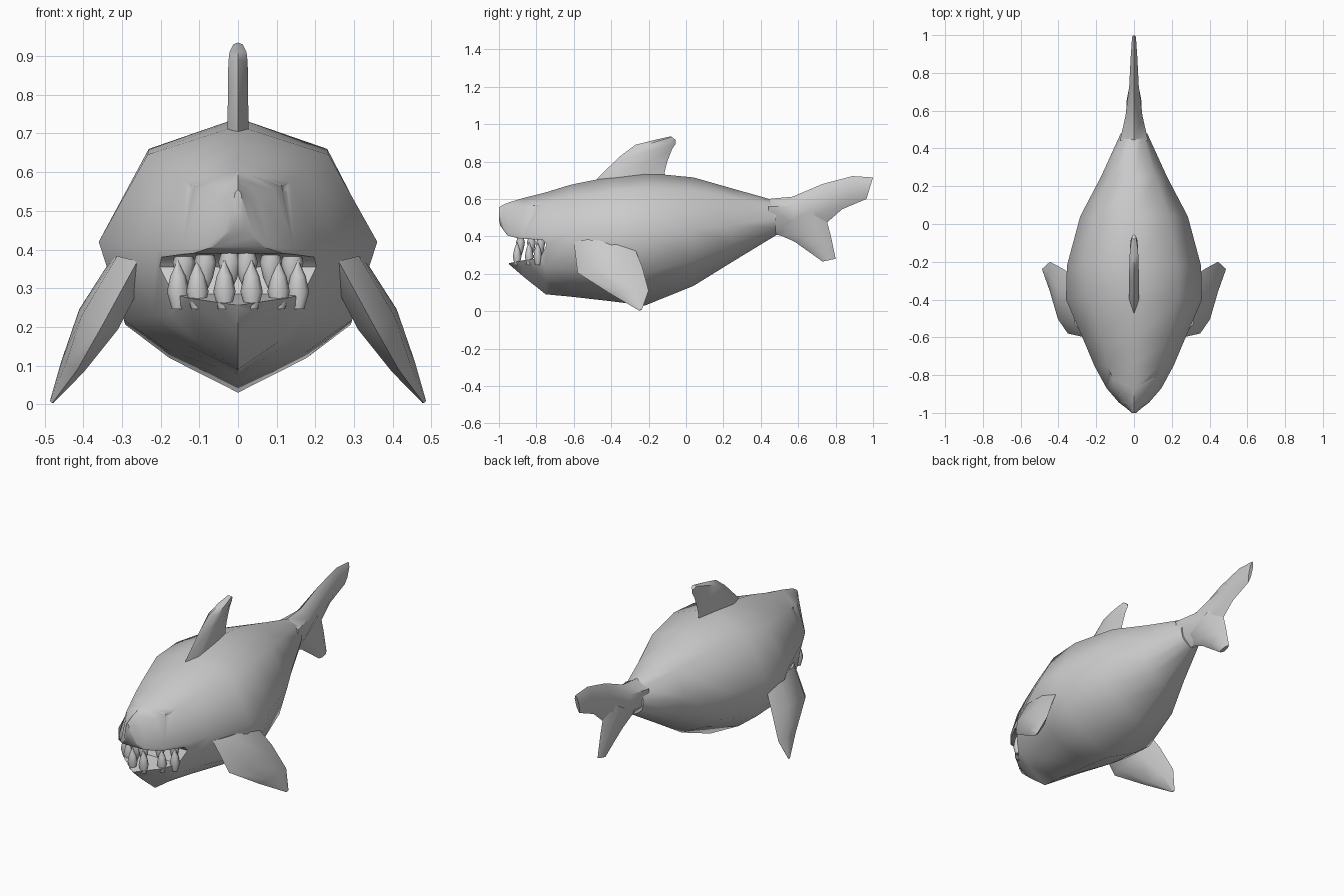
import bpy, bmesh, math
from mathutils import Vector, Matrix

if "Cube" in bpy.data.objects:
    bpy.data.objects.remove(bpy.data.objects["Cube"])

grey = bpy.data.materials.new("plain_grey")
grey.diffuse_color = (0.6, 0.6, 0.6, 1)
grey.use_nodes = True
grey.node_tree.nodes["Principled BSDF"].inputs["Base Color"].default_value = grey.diffuse_color


def finish(name, bm, smooth=True):
    bmesh.ops.recalc_face_normals(bm, faces=bm.faces[:])
    me = bpy.data.meshes.new(name)
    bm.to_mesh(me)
    bm.free()
    me.materials.append(grey)
    ob = bpy.data.objects.new(name, me)
    bpy.context.collection.objects.link(ob)
    if smooth:
        shade(ob)
    return ob


def shade(ob):
    bpy.ops.object.select_all(action='DESELECT')
    ob.select_set(True)
    bpy.context.view_layer.objects.active = ob
    bpy.ops.object.shade_smooth_by_angle(angle=math.radians(55))


def loft(bm, rings):
    loops = [[bm.verts.new(p) for p in r] for r in rings]
    n = len(loops[0])
    for a, b in zip(loops, loops[1:]):
        for i in range(n):
            j = (i + 1) % n
            bm.faces.new((a[i], a[j], b[j], b[i]))
    bm.faces.new(loops[0])
    bm.faces.new(loops[-1])


def fin(name, stations, normal, mirror=False):
    """Lens-section blade through (leading point, trailing point, half thickness)."""
    bm = bmesh.new()
    for s in ((1, -1) if mirror else (1,)):
        rings = []
        for lead, trail, t in stations:
            a, b, n = Vector(lead), Vector(trail), Vector(normal).normalized()
            p, q = a.lerp(b, 0.22), a.lerp(b, 0.7)
            ring = [a, p + n * t, q + n * t * 0.85, b, q - n * t * 0.85, p - n * t]
            rings.append([Vector((v.x * s, v.y, v.z)) for v in ring])
        loft(bm, rings)
    return finish(name, bm)


def cut(ob, cutter):
    m = ob.modifiers.new("cut", 'BOOLEAN')
    m.operation, m.solver, m.object = 'DIFFERENCE', 'EXACT', cutter
    bpy.context.view_layer.objects.active = ob
    bpy.ops.object.modifier_apply(modifier=m.name)
    bpy.data.objects.remove(cutter)


# Body: y, top z, bottom z, half width, height of widest point
sections = [(-1.0, .555, .49, .012, .52), (-.975, .57, .36, .04, .44),
            (-.945, .582, .25, .08, .41), (-.87, .605, .185, .145, .40),
            (-.75, .635, .09, .21, .40), (-.62, .675, .078, .265, .41),
            (-.40, .72, .053, .36, .42), (-.22, .74, .03, .355, .42),
            (.04, .715, .135, .285, .44), (.25, .655, .265, .175, .46),
            (.48, .59, .405, .07, .495)]
rings = []
for y, zt, zb, w, zw in sections:
    half = [(.65 * w, zt - .25 * (zt - zw)), (w, zw),
            (.82 * w, zb + .45 * (zw - zb)), (.5 * w, zb + .23 * (zw - zb))]
    rings.append([(0, y, zt)] + [(x, y, z) for x, z in half] + [(0, y, zb)]
                 + [(-x, y, z) for x, z in reversed(half)])
bm = bmesh.new()
loft(bm, rings)
body = finish("body", bm, False)

# Open mouth: a wedge cut straight through the head
mouth = [(-.745, .355), (-.78, .285), (-.87, .272), (-.95, .256), (-1.1, .22),
         (-1.1, .50), (-1.01, .48), (-.955, .405), (-.9, .39), (-.765, .38)]
bm = bmesh.new()
loft(bm, [[(x, y, z) for y, z in mouth] for x in (-.5, .5)])
cut(body, finish("mouth_cutter", bm, False))

# Shallow eye sockets
bm = bmesh.new()
for s in (-1, 1):
    bmesh.ops.create_uvsphere(bm, u_segments=10, v_segments=6, radius=.03, matrix=
                              Matrix.Translation((s * .14, -.83, .565)) @ Matrix.Diagonal((1, 1.6, .8, 1)))
cut(body, finish("eye_cutter", bm, False))
shade(body)

# Back fin
fin("dorsal_fin", [((0, -.50, .66), (0, -.10, .66), .028),
                   ((0, -.47, .715), (0, -.115, .74), .027),
                   ((0, -.35, .83), (0, -.10, .80), .026),
                   ((0, -.27, .89), (0, -.075, .865), .025),
                   ((0, -.17, .915), (0, -.055, .895), .022),
                   ((0, -.08, .935), (0, -.055, .915), .012)], (1, 0, 0))

# Tail: long upper lobe and short lower lobe
fin("tail_upper_lobe", [((0, .44, .60), (0, .44, .41), .075),
                        ((0, .57, .612), (0, .58, .40), .045),
                        ((0, .73, .68), (0, .755, .475), .025),
                        ((0, .89, .722), (0, .835, .545), .018),
                        ((0, 1.0, .715), (0, .965, .60), .010)], (1, 0, 0))
fin("tail_lower_lobe", [((0, .47, .42), (0, .74, .58), .045),
                        ((0, .58, .372), (0, .755, .475), .035),
                        ((0, .66, .315), (0, .775, .40), .025),
                        ((0, .73, .265), (0, .80, .28), .012)], (1, 0, 0))

# Side fins
fin("side_fins", [((.26, -.60, .37), (.31, -.28, .35), .045),
                  ((.35, -.58, .205), (.38, -.235, .24), .05),
                  ((.415, -.40, .09), (.445, -.20, .11), .026),
                  ((.48, -.25, .003), (.484, -.235, .01), .004)], (.92, 0, .39), True)

# Teeth: pointed, swollen near the root, in two rows following the jaw
profile = [(.016, -.02), (.029, .025), (.02, .065), (.002, .105)]
for name, root, up, xs in (("lower_teeth", .266, 1, (.035, .105, .155)),
                           ("upper_teeth", .392, -1, (.022, .085, .14))):
    bm = bmesh.new()
    for x in xs:
        for s in (-1, 1):
            y = -.935 + .92 * x + (.03 if up < 0 else 0)
            loft(bm, [[(s * x + r * math.cos(a * math.pi / 4), y + .8 * r * math.sin(a * math.pi / 4),
                        root + up * h) for a in range(8)] for r, h in profile])
    finish(name, bm)
